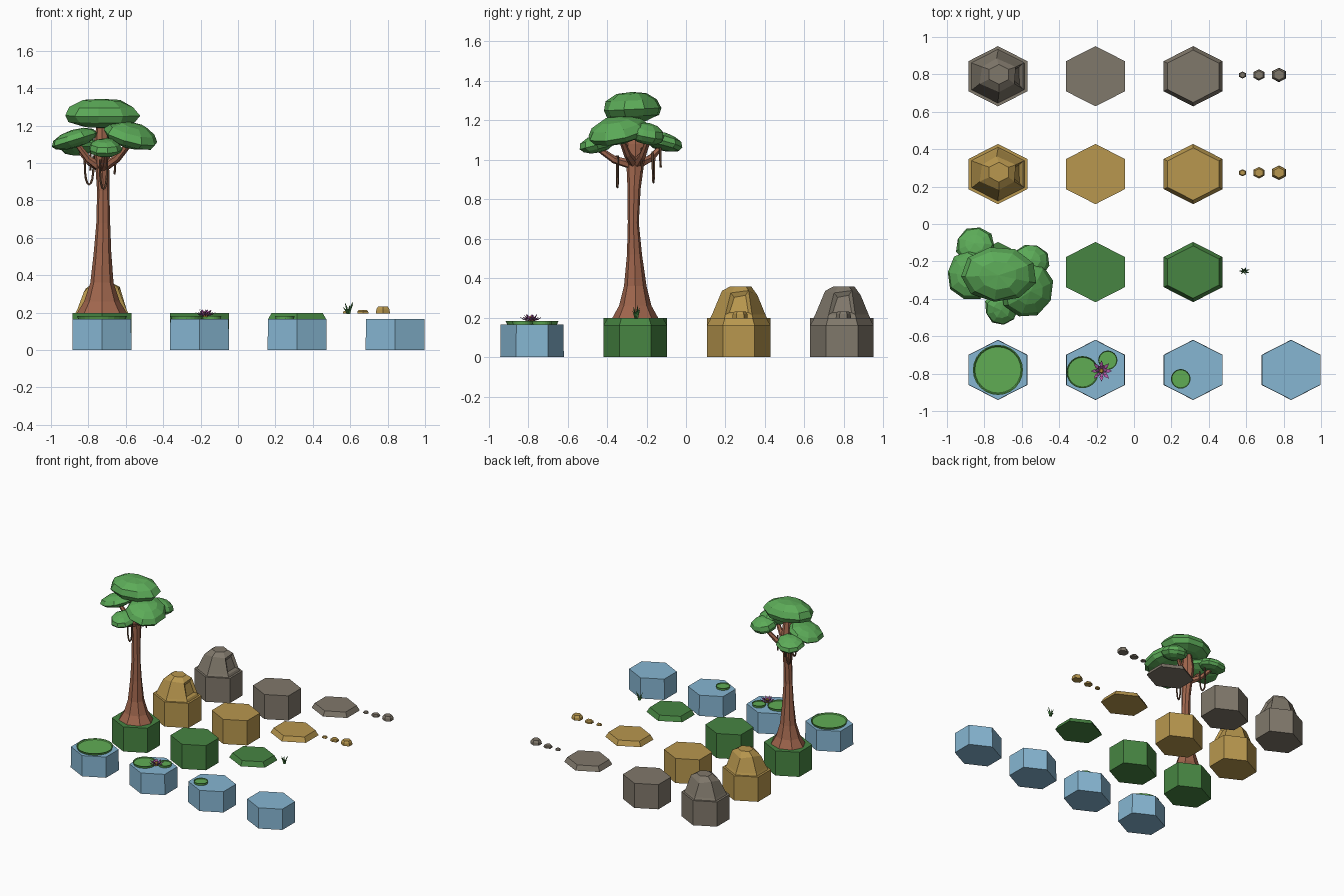
import bpy, bmesh, math, random
from mathutils import Vector, Matrix

if "Cube" in bpy.data.objects:
    bpy.data.objects.remove(bpy.data.objects["Cube"])

random.seed(4)


def material(name, r, g, b):
    m = bpy.data.materials.new(name)
    lin = [(c / 255 / 12.92 if c < 11 else ((c / 255 + 0.055) / 1.055) ** 2.4) for c in (r, g, b)]
    m.diffuse_color = (*lin, 1)
    m.use_nodes = True
    m.node_tree.nodes["Principled BSDF"].inputs["Base Color"].default_value = m.diffuse_color
    return m


GREY = material("grey_rock", 128, 120, 107)
GOLD = material("gold_sand", 184, 151, 78)
GRASS = material("grass_green", 71, 133, 66)
WATER = material("water_blue", 134, 182, 210)
LEAF = material("leaf_green", 92, 171, 88)
BARK = material("bark_brown", 160, 102, 77)
VINE = material("vine_brown", 112, 82, 62)
PAD = material("pad_green", 96, 172, 84)
PINK = material("petal_purple", 178, 92, 168)
YELLOW = material("flower_yellow", 225, 180, 70)

COLS = [-0.7275, -0.206, 0.316, 0.84]
ROWS = [-0.78, -0.257, 0.267, 0.79]


def finish(name, bm, mat):
    bmesh.ops.recalc_face_normals(bm, faces=bm.faces[:])
    me = bpy.data.meshes.new(name)
    bm.to_mesh(me)
    bm.free()
    me.materials.append(mat)
    ob = bpy.data.objects.new(name, me)
    bpy.context.collection.objects.link(ob)
    return ob


def ring(cx, cy, z, rx, ry, n):
    return [Vector((cx + rx * math.sin(2 * math.pi * i / n), cy + ry * math.cos(2 * math.pi * i / n), z))
            for i in range(n)]


def loft_bm(rings):
    bm = bmesh.new()
    vs = [[bm.verts.new(p) for p in r] for r in rings]
    n = len(vs[0])
    for a, b in zip(vs, vs[1:]):
        for i in range(n):
            bm.faces.new((a[i], a[(i + 1) % n], b[(i + 1) % n], b[i]))
    bm.faces.new(vs[0])
    bm.faces.new(vs[-1])
    return bm


def hexa(cx, cy, z, s=1.0):
    # slightly squashed hexagon, points towards +y and -y
    return ring(cx, cy, z, 0.182 * s, 0.161 * s, 6)


def tube(name, pts, radii, n, mat):
    rings = []
    pts = [Vector(p) for p in pts]
    for i, p in enumerate(pts):
        d = (pts[min(i + 1, len(pts) - 1)] - pts[max(i - 1, 0)]).normalized()
        side = d.cross(Vector((0.3, 0.9, 0.1))).normalized()
        up = side.cross(d)
        rings.append([p + radii[i] * (math.cos(2 * math.pi * k / n) * side + math.sin(2 * math.pi * k / n) * up)
                      for k in range(n)])
    return finish(name, loft_bm(rings), mat)


# full-height hexagonal tiles
for x in COLS:
    finish("water_tile", loft_bm([hexa(x, ROWS[0], 0), hexa(x, ROWS[0], 0.166, 0.99)]), WATER)
for y, mat, label in ((ROWS[1], GRASS, "grass"), (ROWS[2], GOLD, "sand"), (ROWS[3], GREY, "rock")):
    for x in COLS[:2]:
        finish(label + "_tile", loft_bm([hexa(x, y, 0), hexa(x, y, 0.198)]), mat)
    # thin floating slab with slanted rim
    finish(label + "_slab", loft_bm([hexa(COLS[2], y, 0.16), hexa(COLS[2], y, 0.198, 0.87)]), mat)

# rocky mounds and loose stones
for y, mat, label in ((ROWS[2], GOLD, "sand"), (ROWS[3], GREY, "rock")):
    x = COLS[0]
    low = hexa(x, y, 0.215, 0.84)
    mid = hexa(x, y + 0.005, 0.325, 0.56)
    top = hexa(x + 0.005, y + 0.01, 0.358, 0.33)
    for k, dz in enumerate((-0.012, 0.012, 0.0, 0.01, -0.015, 0.005)):
        mid[k].z += dz
        mid[k].x += dz * 0.6
    bm = loft_bm([hexa(x, y, 0.196, 0.9), low, mid, top])
    bm.faces.ensure_lookup_table()
    # shallow hollow on the right-hand side
    bm.normal_update()
    side = max((f for f in bm.faces if 0.24 < f.calc_center_median().z < 0.3),
               key=lambda f: f.calc_center_median().x)
    bmesh.ops.recalc_face_normals(bm, faces=bm.faces[:])
    bmesh.ops.inset_individual(bm, faces=[side], thickness=0.026, depth=-0.014)
    finish(label + "_mound", bm, mat)
    for sx, r, h in ((0.58, 0.021, 0.014), (0.668, 0.034, 0.019), (0.775, 0.043, 0.036)):
        yy = y + 0.007
        finish(label + "_stone", loft_bm([ring(sx, yy, 0.196, r, r * 0.9, 6),
                                          ring(sx, yy, 0.196 + h * 0.6, r * 0.95, r * 0.86, 6),
                                          ring(sx, yy, 0.196 + h, r * 0.7, r * 0.64, 6)]), mat)

# tree trunk: flared foot, slim waist, wider crown
TX, TY = COLS[0], ROWS[1]
profile = [(0.195, 0.0, 0.0, 0.135, 0.118), (0.26, 0.0, 0.0, 0.095, 0.082), (0.36, 0.0, 0.0, 0.062, 0.057),
           (0.52, 0.003, -0.004, 0.047, 0.038), (0.68, 0.007, -0.01, 0.037, 0.028),
           (0.85, 0.007, -0.006, 0.033, 0.033), (0.98, 0.002, 0.0, 0.037, 0.045),
           (1.08, 0.0, 0.002, 0.045, 0.056), (1.2, 0.0, 0.0, 0.03, 0.035)]
finish("trunk", loft_bm([ring(TX + dx, TY + dy, z, rx, ry, 8) for z, dx, dy, rx, ry in profile]), BARK)

# branches reaching under each leaf clump
for ex, ey, ez in ((-0.71, -0.45, 1.06), (-0.85, -0.12, 1.07), (-0.86, -0.28, 1.1),
                   (-0.58, -0.33, 1.11), (-0.58, -0.19, 1.1)):
    start = Vector((TX, TY, 0.97))
    end = Vector((ex, ey, ez))
    bend = start.lerp(end, 0.55) + Vector((0, 0, -0.02))
    tube("branch", [start, bend, end], [0.026, 0.019, 0.014], 6, BARK)

# leaf clumps: centre, half sizes, tilt about x and y
clumps = [((-0.725, -0.27, 1.255), (0.2, 0.15, 0.09), 0.05, 0.0),
          ((-0.573, -0.345, 1.14), (0.145, 0.155, 0.075), 0.2, 0.25),
          ((-0.872, -0.275, 1.125), (0.132, 0.13, 0.055), 0.0, -0.3),
          ((-0.71, -0.448, 1.075), (0.088, 0.092, 0.053), 0.25, 0.0),
          ((-0.848, -0.115, 1.085), (0.104, 0.1, 0.052), -0.25, -0.1),
          ((-0.555, -0.2, 1.125), (0.1, 0.096, 0.062), -0.2, 0.1)]
for c, s, ax, ay in clumps:
    bm = bmesh.new()
    bmesh.ops.create_uvsphere(bm, u_segments=9, v_segments=6, radius=1)
    spin = Matrix.Rotation(random.uniform(0, 1), 4, 'Z')
    turn = Matrix.Rotation(ax, 4, 'X') @ Matrix.Rotation(ay, 4, 'Y')
    for v in bm.verts:
        p = spin @ v.co
        p *= random.uniform(0.97, 1.06)
        if p.z < 0:
            p.z *= 0.75
        v.co = Vector(c) + turn @ Vector((p.x * s[0], p.y * s[1], p.z * s[2]))
    finish("leaf_clump", bm, LEAF)

# hanging vines: two loops and two strands
for x0, x1, y0, y1, top, bot in ((-0.82, -0.772, -0.16, -0.17, 1.04, 0.885),
                                 (-0.738, -0.7, -0.35, -0.345, 1.02, 0.86)):
    pts = []
    for i in range(9):
        t = i / 8
        pts.append((x0 + (x1 - x0) * (0.5 - 0.5 * math.cos(math.pi * t)), y0 + (y1 - y0) * t,
                    top - (top - bot) * math.sin(math.pi * t) ** 0.6))
    tube("vine_loop", pts, [0.006] * 9, 5, VINE)
for x, y, bot in ((-0.66, -0.225, 0.94), (-0.79, -0.13, 0.96)):
    tube("vine_strand", [(x, y, 1.06), (x + 0.004, y, 1.0), (x, y + 0.003, bot)], [0.006] * 3, 5, VINE)

# lily pads with a low raised rim
for x, y, r in ((COLS[0], ROWS[0], 0.134), (-0.275, -0.792, 0.086), (-0.14, -0.728, 0.051), (0.25, -0.828, 0.052)):
    finish("lily_pad", loft_bm([ring(x, y, 0.164, r * 0.94, r * 0.94, 24), ring(x, y, 0.183, r, r, 24),
                                ring(x, y, 0.183, r * 0.96, r * 0.96, 24),
                                ring(x, y, 0.176, r * 0.92, r * 0.92, 24)]), PAD)

# water flower: two rings of pointed petals and a round centre
FX, FY, FZ = -0.174, -0.786, 0.18
for count, lean, length, off in ((8, 0.45, 0.055, 0.0), (7, 0.95, 0.046, 0.3)):
    for k in range(count):
        a = off + 2 * math.pi * k / count
        out = Vector((math.cos(a), math.sin(a), 0))
        side = Vector((-out.y, out.x, 0))
        base = Vector((FX, FY, FZ)) + out * 0.008
        along = out * math.cos(lean) + Vector((0, 0, math.sin(lean)))
        up = -out * math.sin(lean) + Vector((0, 0, math.cos(lean)))
        bm = bmesh.new()
        m = base + along * length * 0.55
        a0, t0, l0, r0, b0 = [bm.verts.new(p) for p in (
            base, base + along * length, m + side * 0.01, m - side * 0.01, m - up * 0.005)]
        for f in ((a0, l0, b0), (a0, b0, r0), (l0, t0, b0), (b0, t0, r0), (a0, r0, l0), (l0, r0, t0)):
            bm.faces.new(f)
        finish("petal", bm, PINK)
finish("flower_centre", loft_bm([ring(FX, FY, 0.176, 0.012, 0.012, 8), ring(FX, FY, 0.2, 0.013, 0.013, 8),
                                 ring(FX, FY, 0.207, 0.007, 0.007, 8)]), YELLOW)

# grass tuft of curved blades
for k in range(7):
    a = 2 * math.pi * k / 7 + 0.4
    h = (0.066, 0.045, 0.055, 0.035, 0.06, 0.04, 0.05)[k]
    d = Vector((math.cos(a), math.sin(a) * 0.7, 0))
    b = Vector((0.59, -0.252, 0.194)) + d * 0.006
    tube("grass_blade", [b, b + d * 0.008 + Vector((0, 0, h * 0.55)), b + d * 0.022 + Vector((0, 0, h))],
         [0.005, 0.0045, 0.0008], 4, GRASS)
